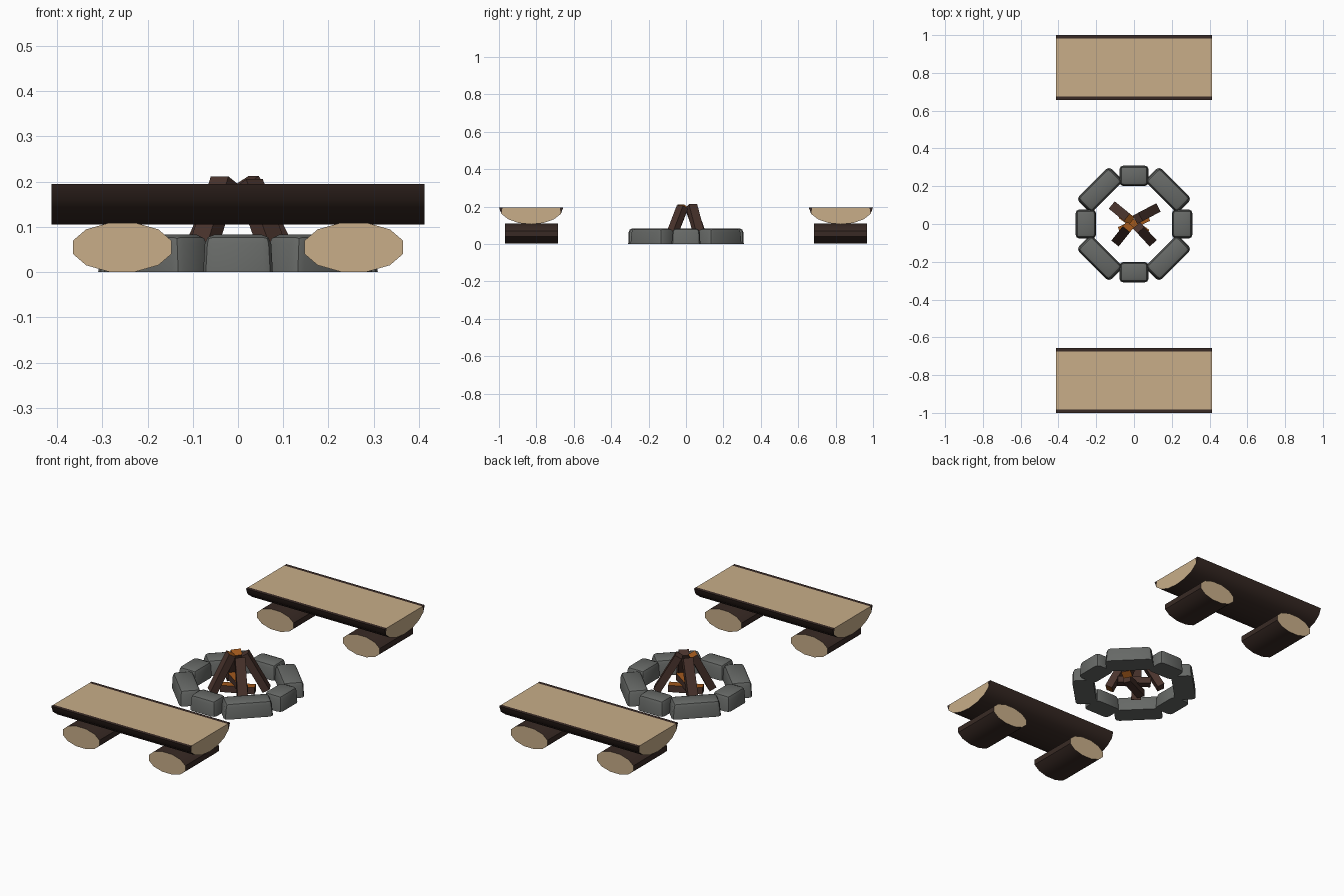
import bpy, bmesh, math
from mathutils import Vector, Matrix

if "Cube" in bpy.data.objects:
    bpy.data.objects.remove(bpy.data.objects["Cube"])


def material(name, rgb):
    m = bpy.data.materials.new(name)
    m.diffuse_color = (*rgb, 1)
    m.use_nodes = True
    m.node_tree.nodes["Principled BSDF"].inputs["Base Color"].default_value = m.diffuse_color
    return m


BARK = material("dark bark", (0.040, 0.023, 0.018))
WOOD = material("cut wood", (0.58, 0.42, 0.25))
STONE = material("grey stone", (0.135, 0.142, 0.135))
STICK = material("charred stick", (0.068, 0.034, 0.026))
EMBER = material("glowing ember", (0.36, 0.10, 0.012))


def finish(name, bm, mats, angle=None):
    bmesh.ops.recalc_face_normals(bm, faces=bm.faces[:])
    me = bpy.data.meshes.new(name)
    bm.to_mesh(me)
    bm.free()
    for m in mats:
        me.materials.append(m)
    if angle:
        me.shade_smooth()
        me.set_sharp_from_angle(angle=math.radians(angle))
    ob = bpy.data.objects.new(name, me)
    bpy.context.collection.objects.link(ob)
    return ob


# half-log seat: bark underside and rim, cut wood on top and ends
def seat(name, cy):
    bm = bmesh.new()
    n, top, rim = 8, 0.195, 0.153
    prof = [(-0.172 * math.cos(math.pi * i / n), top - 0.09 * math.sin(math.pi * i / n))
            for i in range(n + 1)] + [(rim, top), (-rim, top)]
    rings = [[bm.verts.new((x, cy + y, z)) for y, z in prof] for x in (-0.412, 0.412)]
    k = len(prof)
    a, b = rings
    for i in range(k):
        j = (i + 1) % k
        f = bm.faces.new((a[i], a[j], b[j], b[i]))
        f.material_index = 1 if i == n + 1 else 0
    for r in rings:
        bm.faces.new((r[0], r[1], r[k - 1]))
        bm.faces.new((r[n - 1], r[n], r[n + 1]))
        bm.faces.new(r[1:n] + r[n + 1:]).material_index = 1
    finish(name, bm, (BARK, WOOD), 35)


# oval log leg lying along y
def leg(name, cx, cy):
    bm = bmesh.new()
    bmesh.ops.create_cone(bm, cap_ends=True, segments=12, radius1=1, radius2=1, depth=0.285)
    bmesh.ops.transform(bm, verts=bm.verts[:], matrix=Matrix.Translation((cx, cy, 0.055))
                        @ Matrix.Diagonal((0.113, 1, 0.056, 1))
                        @ Matrix.Rotation(math.pi / 2, 4, 'X')
                        @ Matrix.Rotation(math.pi / 12, 4, 'Z'))
    for f in bm.faces:
        f.material_index = 1 if len(f.verts) > 4 else 0
    finish(name, bm, (BARK, WOOD), 35)


for side, s in (("front", -1), ("back", 1)):
    seat(f"{side}_seat", s * 0.828)
    for end, e in (("left", -1), ("right", 1)):
        leg(f"{side}_{end}_leg", e * 0.256, s * 0.826)


# ring of eight rounded stones, longer on the diagonals
for i in range(8):
    half = 0.122 if i % 2 else 0.077
    bm = bmesh.new()
    bmesh.ops.create_cube(bm, size=2)
    for v in bm.verts:
        k = 0.94 if v.co.z > 0 else 1
        v.co = Vector((v.co.x * 0.054 * k, v.co.y * half * k, (v.co.z + 1) * 0.0415))
    edges = [e for e in bm.edges if max(v.co.z for v in e.verts) > 0.01]
    bmesh.ops.bevel(bm, geom=edges, offset=0.02, segments=2, profile=0.5, affect='EDGES')
    bmesh.ops.transform(bm, verts=bm.verts[:], matrix=Matrix.Rotation(i * math.pi / 4, 4, 'Z')
                        @ Matrix.Translation((0.255, 0, 0)))
    finish(f"fire_stone_{i + 1}", bm, (STONE,), 40)


# square-cut stick between two points, ember at its first end
def stick(name, p, q, w, t, ember_rule):
    p, q = Vector(p), Vector(q)
    d = (q - p).normalized()
    side = d.cross(Vector((0, 0, 1))).normalized()
    up = side.cross(d)
    bm = bmesh.new()
    bmesh.ops.create_cube(bm, size=1)
    for v in bm.verts:
        c = v.co.copy()
        v.co = (p + q) / 2 + d * c.x * (q - p).length + side * c.y * w + up * c.z * t
    bmesh.ops.recalc_face_normals(bm, faces=bm.faces[:])
    for f in bm.faces:
        f.normal_update()
        f.material_index = 1 if ember_rule(f, d) else 0
    finish(name, bm, (STICK, EMBER))


# leaning sticks, with glowing lower ends
feet = [(-0.105, 0.09), (0.115, 0.08), (0.09, -0.09), (-0.09, -0.09)]
tops = [(-0.025, 0.025), (0.02, 0.03), (0.025, -0.02), (-0.03, -0.015)]
for i, (f, t) in enumerate(zip(feet, tops)):
    stick(f"leaning_stick_{i + 1}", (*f, 0.014), (*t, 0.197 + 0.006 * (i % 2)), 0.05, 0.038,
          lambda face, d: face.normal.dot(d) < -0.9)

# low crossed sticks at the base, glowing underneath
for i, a in enumerate((25, -35)):
    v = Vector((math.cos(math.radians(a)), math.sin(math.radians(a)), 0)) * 0.085
    c = Vector((0, 0, 0.02 + 0.03 * i))
    stick(f"base_stick_{i + 1}", c - v, c + v, 0.042, 0.036,
          lambda face, d: face.normal.z < -0.9)
